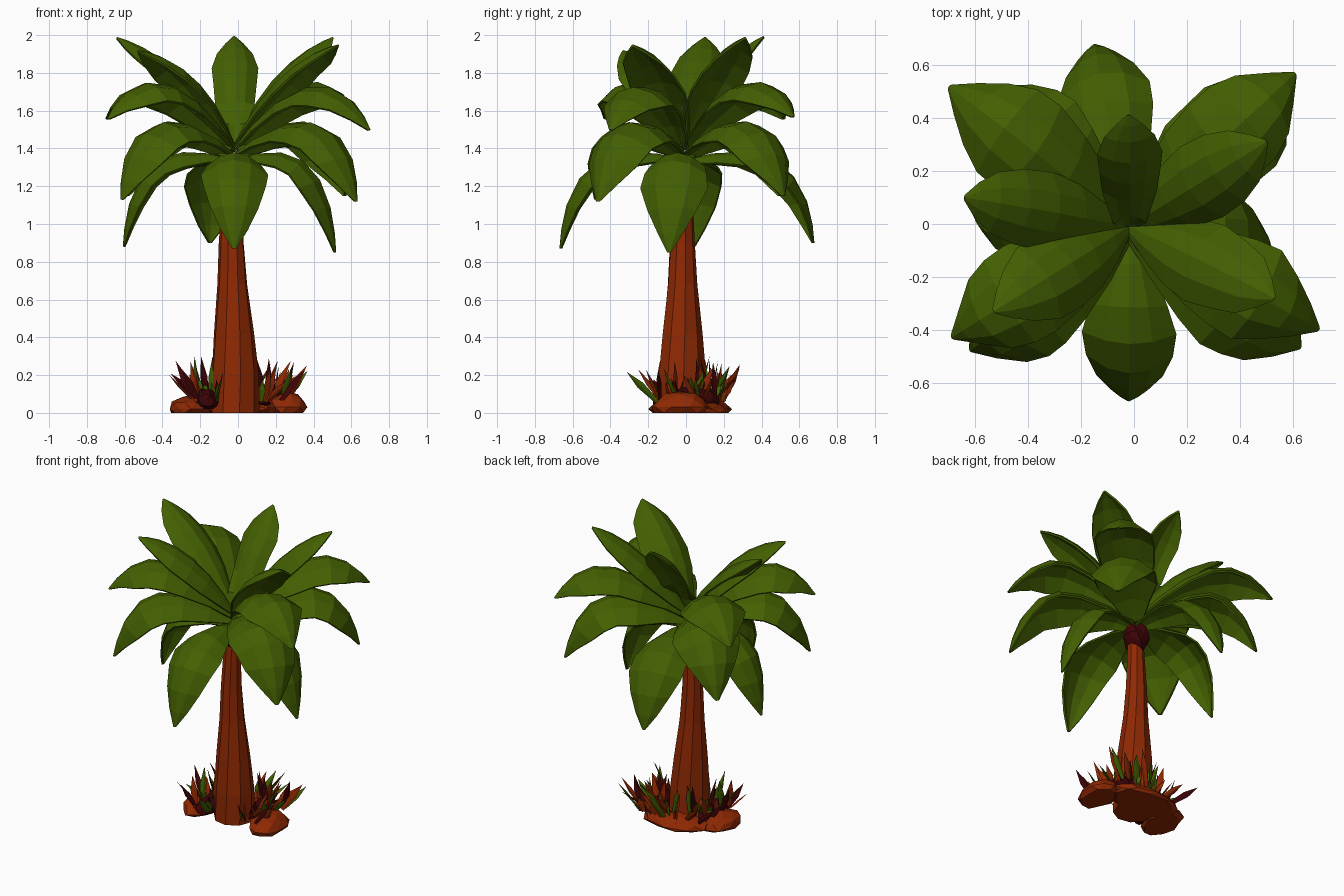
import bpy, bmesh, math, random
from mathutils import Vector

if "Cube" in bpy.data.objects:
    bpy.data.objects.remove(bpy.data.objects["Cube"])

random.seed(4)


def material(name, rgb):
    m = bpy.data.materials.new(name)
    m.diffuse_color = (*rgb, 1)
    m.use_nodes = True
    m.node_tree.nodes["Principled BSDF"].inputs["Base Color"].default_value = m.diffuse_color
    return m


GREEN = material("leaf_green", (0.056, 0.115, 0.0005))
RUST = material("rust_bark", (0.275, 0.022, 0.001))
DARK = material("dark_red", (0.048, 0.001, 0.002))


def finish(bm, name, *mats):
    me = bpy.data.meshes.new(name)
    bmesh.ops.recalc_face_normals(bm, faces=bm.faces)
    bm.to_mesh(me)
    bm.free()
    for m in mats:
        me.materials.append(m)
    ob = bpy.data.objects.new(name, me)
    bpy.context.collection.objects.link(ob)
    return ob


def skin(bm, rows, closed=False):
    """Join rows of points with quads."""
    vs = [[bm.verts.new(p) for p in r] for r in rows]
    n = len(rows[0])
    for a, b in zip(vs, vs[1:]):
        for i in range(n if closed else n - 1):
            j = (i + 1) % n
            bm.faces.new((a[i], a[j], b[j], b[i]))
    return vs


# Broad arched leaf: a Bezier midrib with a drooping cross-section
PROFILE = [(0, .2), (.12, .54), (.28, .87), (.45, 1), (.63, .98), (.8, .76), (.92, .4), (1, .06)]


def leaf(name, tip, start_z, ctrl_f, ctrl_z, half_w, droop):
    tip = Vector(tip)
    start = Vector((-.02, -.01, start_z))
    ctrl = Vector((tip.x * ctrl_f, tip.y * ctrl_f, ctrl_z))
    out = Vector((tip.x, tip.y, 0)).normalized()
    side = Vector((-out.y, out.x, 0))
    rows = []
    for t, w in PROFILE:
        p = start * (1 - t) ** 2 + ctrl * (2 * t * (1 - t)) + tip * t * t
        tan = ((ctrl - start) * (1 - t) + (tip - ctrl) * t).normalized()
        nor = tan.cross(side)
        if nor.dot(Vector((0, 0, 1)) + out * .5) < 0:
            nor = -nor
        w *= half_w * (random.uniform(.94, 1.06) if t < 1 else 1)
        rows.append([p + side * w * s - nor * w * droop * s * s
                     for s in (-1, -.5, 0, .5, 1)])
    bm = bmesh.new()
    skin(bm, rows)
    ob = finish(bm, name, GREEN)
    mod = ob.modifiers.new("thickness", 'SOLIDIFY')
    mod.thickness = .012
    mod.offset = -1


# Leaf tiers: tips, start height, control radius factor, control height, half width, droop
tiers = {
    "upright_leaf": ([(-.64, .1, 1.99), (.5, .31, 1.99), (-.53, -.33, 1.92), (.53, -.28, 1.95)],
                     1.42, .45, 1.89, .155, .5),
    "top_leaf": ([(-.02, .41, 1.995)], 1.42, .35, 1.88, .12, .45),
    "upper_leaf": ([(-.70, .52, 1.56), (.70, -.40, 1.5), (-.69, -.43, 1.56), (.61, .57, 1.57)],
                   1.4, .64, 2.01, .19, .52),
    "middle_leaf": ([(-.62, -.48, 1.13), (.63, -.47, 1.12), (.57, .52, 1.15), (-.59, .5, 1.15)],
                    1.37, .85, 1.81, .21, .52),
    "lower_leaf": ([(-.61, .04, .88), (.52, -.09, .85), (-.02, -.67, .87), (-.15, .68, .9)],
                   1.34, .95, 1.53, .175, .5),
}
for name, (tips, *args) in tiers.items():
    for i, tip in enumerate(tips):
        leaf(f"{name}_{i + 1}", tip, *args)

# Tapered faceted trunk
bm = bmesh.new()
rings = [(0, .13, -.015), (.2, .127, -.016), (.42, .108, -.022), (.68, .08, -.03),
         (.9, .067, -.035), (1.15, .055, -.03), (1.34, .05, -.02)]
rows = [[Vector((cx + r * math.cos(k * math.tau / 9 + z * .3),
                 -.02 + r * math.sin(k * math.tau / 9 + z * .3), z)) for k in range(9)]
        for z, r, cx in rings]
vs = skin(bm, rows, True)
bm.faces.new(vs[0])
bm.faces.new(vs[-1])
finish(bm, "trunk", RUST)


# Faceted lumps, flattened at their lowest allowed height
def rock(name, loc, size, mat, jitter=.1, floor=0):
    bm = bmesh.new()
    bmesh.ops.create_icosphere(bm, subdivisions=2, radius=1)
    for v in bm.verts:
        v.co *= random.uniform(1 - jitter, 1 + jitter)
        v.co = Vector([c * s + o for c, s, o in zip(v.co, size, loc)])
        v.co.z = max(v.co.z, floor)
    finish(bm, name, mat)


# Dark fibrous crown under the leaves
rock("crown_fibre", (-.025, -.01, 1.26), (.08, .08, .1), DARK, .15)

# Stones and soil round the foot
rock("right_stone", (.26, -.03, .03), (.105, .15, .08), RUST)
rock("left_stone", (-.25, -.03, .02), (.11, .16, .07), RUST)
rock("back_soil", (0, .1, .02), (.25, .14, .06), RUST)
rock("dark_clump_left", (-.165, -.05, .07), (.065, .13, .06), DARK, .2, .02)
rock("dark_clump_right", (.16, .05, .08), (.07, .13, .055), DARK, .2, .04)


# Tufts of pointed blades, coloured blade by blade in a repeating pattern
def tuft(name, cx, cy, sx, sy, count, pattern):
    bm = bmesh.new()
    for i in range(count):
        base = Vector((cx + random.uniform(-sx, sx), cy + random.uniform(-sy, sy), .06))
        lean = Vector((base.x * 1.7, base.y * 1.7, 0)) + Vector(
            (random.uniform(-.35, .35), random.uniform(-.35, .35), random.uniform(.4, 1)))
        d = lean.normalized() * random.uniform(.11, .25)
        s = d.cross(Vector((random.uniform(-1, 1), random.uniform(-1, 1), .2))).normalized() * .021
        n = d.cross(s).normalized() * .006
        mid = base + d * .55
        b = [bm.verts.new(base + o * .6) for o in (s, n, -s, -n)]
        m = [bm.verts.new(mid + o) for o in (s, n, -s, -n)]
        tip = bm.verts.new(base + d)
        col = pattern[i % len(pattern)]
        for k in range(4):
            j = (k + 1) % 4
            bm.faces.new((b[k], b[j], m[j], m[k])).material_index = col
            bm.faces.new((m[k], m[j], tip)).material_index = col
    finish(bm, name, GREEN, RUST, DARK)


tuft("left_tuft", -.17, .01, .07, .17, 32, (0, 1, 0, 2))
tuft("right_tuft", .18, .03, .06, .17, 32, (1, 0, 1, 2))
tuft("back_tuft", 0, .16, .12, .04, 15, (1, 0, 1))
